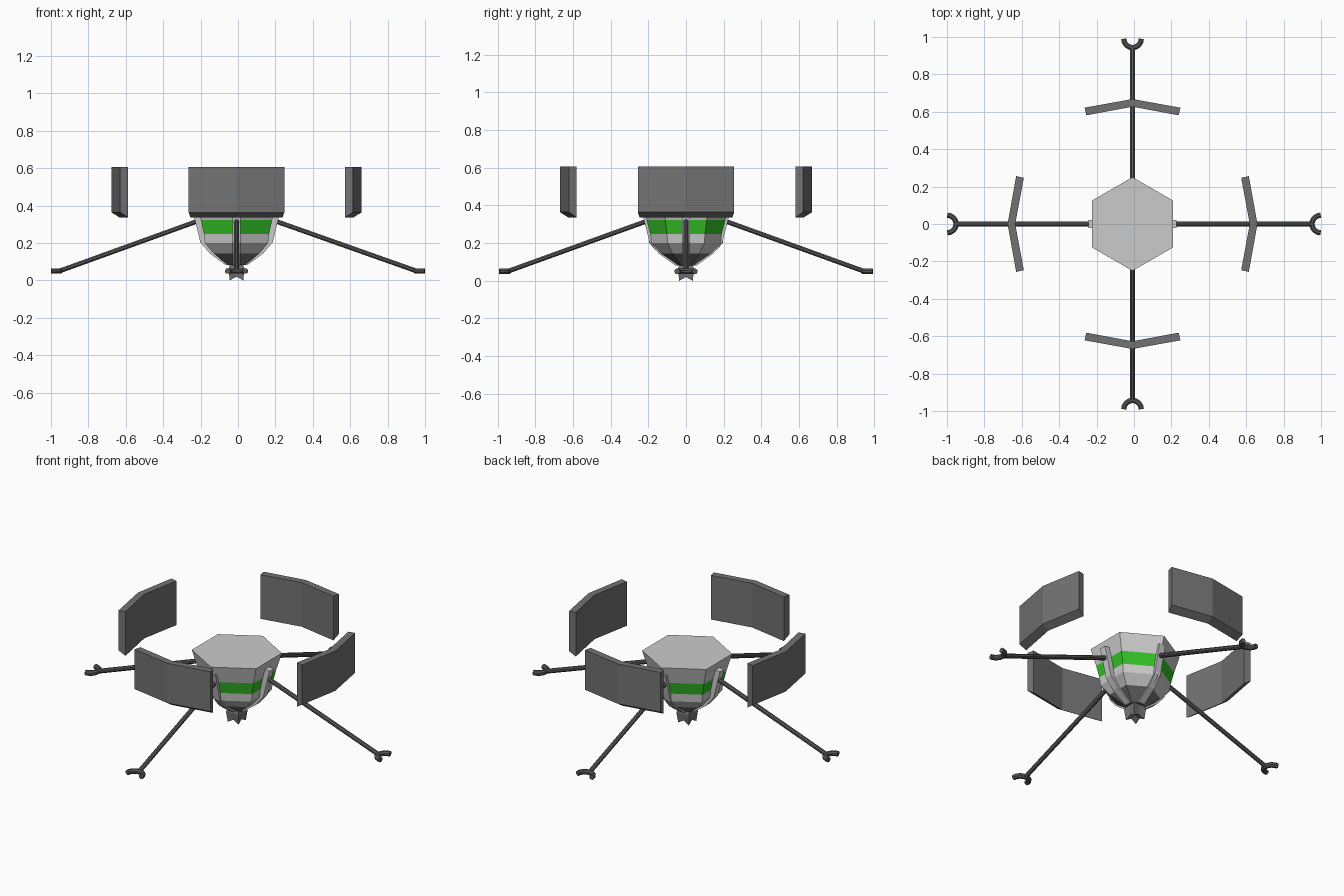
import bpy, bmesh
from math import sin, cos, pi, sqrt
from mathutils import Vector

if "Cube" in bpy.data.objects:
    bpy.data.objects.remove(bpy.data.objects["Cube"])

CX = -0.008  # the hull sits slightly off the overall centre
GREEN = (0.035, 0.55, 0.02, 1)
DARK = (0.17, 0.17, 0.17, 1)
DARKER = (0.1, 0.1, 0.1, 1)


def finish(name, bm, turn=0.0, color=None):
    bmesh.ops.recalc_face_normals(bm, faces=bm.faces)
    me = bpy.data.meshes.new(name)
    bm.to_mesh(me)
    bm.free()
    ob = bpy.data.objects.new(name, me)
    ob.location.x = CX
    ob.rotation_euler.z = turn
    bpy.context.collection.objects.link(ob)
    if color:
        mat = bpy.data.materials.new(name)
        mat.diffuse_color = color
        mat.use_nodes = True
        mat.node_tree.nodes["Principled BSDF"].inputs["Base Color"].default_value = mat.diffuse_color
        me.materials.append(mat)
    return ob


def loft(bm, loops, cap_start=True, cap_end=True):
    """Bridge a list of equally long point loops."""
    rings = [[bm.verts.new(p) for p in loop] for loop in loops]
    n = len(rings[0])
    for a, b in zip(rings, rings[1:]):
        for i in range(n):
            j = (i + 1) % n
            bm.faces.new((a[i], a[j], b[j], b[i]))
    if cap_start:
        bm.faces.new(rings[0])
    if cap_end:
        bm.faces.new(rings[-1])
    return rings


def hex_ring(apothem, z):
    r = apothem * 2 / sqrt(3)
    return [(r * sin(k * pi / 3), r * cos(k * pi / 3), z) for k in range(6)]


def hex_part(name, profile, cap_start=False, cap_end=False, color=None):
    bm = bmesh.new()
    loft(bm, [hex_ring(a, z) for a, z in profile], cap_start, cap_end)
    finish(name, bm, color=color)


def tube(name, path, radius, turn, sides=8):
    """Polygonal rod along a path of points."""
    bm = bmesh.new()
    pts = [Vector(p) for p in path]
    loops = []
    for i, p in enumerate(pts):
        t = (pts[min(i + 1, len(pts) - 1)] - pts[max(i - 1, 0)]).normalized()
        side = t.cross(Vector((0, 0, 1))).normalized()
        up = side.cross(t)
        loops.append([p + radius * (cos(a) * side + sin(a) * up)
                      for a in ((k + 0.5) * 2 * pi / sides for k in range(sides))])
    loft(bm, loops)
    finish(name, bm, turn, DARKER)


# hexagonal hull, from the flat lid down to the dark bowl tip
hex_part("upper_hull", [(0.217, 0.425), (0.19, 0.322)], cap_start=True)
hex_part("green_band", [(0.19, 0.322), (0.174, 0.249)], color=GREEN)
hex_part("lower_hull", [(0.174, 0.249), (0.169, 0.2), (0.124, 0.145)])
hex_part("bowl_tip", [(0.124, 0.145), (0.045, 0.082)], cap_end=True, color=DARK)

# notched four-pointed foot under the hull
bm = bmesh.new()


def foot_ring(corner, corner_z, mid, mid_z):
    loop = []
    for k in range(8):
        a = k * pi / 4
        r, z = (corner * sqrt(2), corner_z) if k % 2 else (mid, mid_z)
        loop.append((r * cos(a), r * sin(a), z))
    return loop


rings = loft(bm, [foot_ring(0.032, 0.095, 0.032, 0.095), foot_ring(0.043, 0.062, 0.038, 0.062),
                  foot_ring(0.036, 0.0, 0.033, 0.02)], cap_end=False)
center = bm.verts.new((0, 0, 0.03))
for i in range(8):
    bm.faces.new((rings[-1][i], rings[-1][(i + 1) % 8], center))
finish("hull_foot", bm, color=DARK)

# four sides: rib, arm, claw and bent shield panel
RIB = [(0.236, 0.375), (0.222, 0.32), (0.193, 0.203), (0.142, 0.143), (0.055, 0.08)]
for k, side in enumerate(("right", "back", "left", "front")):
    turn = k * pi / 2
    reach = 1.008 if side == "right" else 0.992

    bm = bmesh.new()
    loft(bm, [[(r, -0.021, z), (r, 0.021, z), (r * 0.82, 0.021, z + 0.004),
               (r * 0.82, -0.021, z + 0.004)] for r, z in RIB])
    finish(side + "_rib", bm, turn)

    tube(side + "_arm", [(0.2, 0, 0.32), (reach - 0.045, 0, 0.05)], 0.0135, turn)

    # half-ring claw opening outwards
    arc = [(reach - 0.002 + 0.047 * cos(a), 0.047 * sin(a), 0.05)
           for a in (pi / 2 + i * pi / 8 for i in range(9))]
    tube(side + "_claw", arc, 0.0155, turn)

    # shield panel with a sloped lower edge
    bm = bmesh.new()
    loft(bm, [[(xo, yo, 0.607), (xo, yo, 0.364), (xi, yi, 0.337), (xi, yi, 0.607)]
              for xo, yo, xi, yi in ((0.622, -0.256, 0.581, -0.247),
                                     (0.668, 0, 0.627, 0),
                                     (0.622, 0.256, 0.581, 0.247))])
    finish(side + "_shield_panel", bm, turn, DARK)
